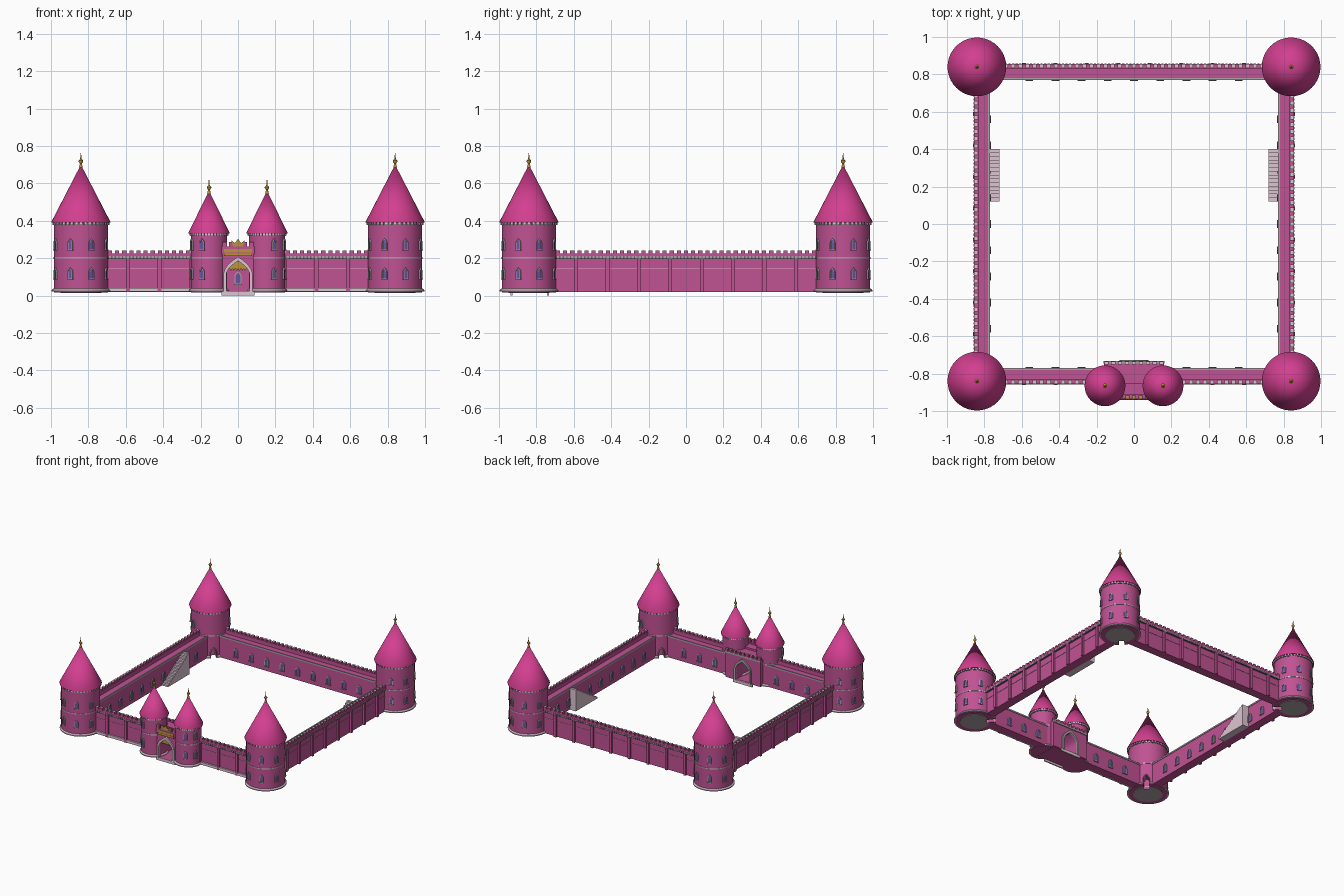
import bpy, bmesh, math
from mathutils import Matrix, Vector

if "Cube" in bpy.data.objects:
    bpy.data.objects.remove(bpy.data.objects["Cube"])


def material(name, rgb):
    m = bpy.data.materials.new(name)
    m.use_nodes = True
    m.diffuse_color = (*rgb, 1)
    m.node_tree.nodes["Principled BSDF"].inputs["Base Color"].default_value = (*rgb, 1)
    return m


WALL = material("wall_pink", (0.53, 0.085, 0.295))
TRIM = material("light_pink", (0.66, 0.22, 0.44))
ROOF = material("roof_pink", (0.65, 0.05, 0.28))
PALE = material("pale_stone", (0.72, 0.56, 0.65))
GREY = material("grey_stone", (0.42, 0.37, 0.40))
DARK = material("dark_stone", (0.15, 0.12, 0.14))
GLASS = material("violet_glass", (0.15, 0.09, 0.38))
GOLD = material("gold", (0.50, 0.30, 0.04))

T = Matrix.Translation
meshes = {}


def part(name, mat):
    return meshes.setdefault(name, (bmesh.new(), mat))[0]


def spin(degrees):
    return Matrix.Rotation(math.radians(degrees), 4, 'Z')


def box(bm, x0, x1, y0, y1, z0, z1, M=Matrix()):
    S = Matrix.Diagonal((x1 - x0, y1 - y0, z1 - z0, 1))
    bmesh.ops.create_cube(bm, size=1, matrix=M @ T(((x0 + x1) / 2, (y0 + y1) / 2, (z0 + z1) / 2)) @ S)


def prism(bm, pts, depth, M=Matrix()):
    """Outline in local x and z, extruded towards local -y."""
    a = [bm.verts.new(M @ Vector((u, 0, v))) for u, v in pts]
    b = [bm.verts.new(M @ Vector((u, -depth, v))) for u, v in pts]
    bm.faces.new(a)
    bm.faces.new(b[::-1])
    for i in range(len(a)):
        j = (i + 1) % len(a)
        bm.faces.new((a[j], a[i], b[i], b[j]))


def lathe(bm, profile, M=Matrix(), seg=40):
    """Profile of (radius, height) that starts and ends on the axis."""
    rings = []
    for r, z in profile:
        n = 1 if r == 0 else seg
        rings.append([bm.verts.new(M @ Vector((r * math.cos(2 * math.pi * i / seg),
                                               r * math.sin(2 * math.pi * i / seg), z))) for i in range(n)])
    for p, q in zip(rings, rings[1:]):
        for i in range(seg):
            j = (i + 1) % seg
            face = [p[i % len(p)], p[j % len(p)], q[j % len(q)], q[i % len(q)]]
            bm.faces.new(list(dict.fromkeys(face)))


def disc(bm, r, z0, z1, M):
    lathe(bm, [(0, z0), (r, z0), (r, z1), (0, z1)], M)


def arch(hw, z0, spring, apex, steps=6):
    right = [(hw * (1 - (i / steps) ** 2), spring + (apex - spring) * i / steps) for i in range(steps)]
    return [(hw, z0)] + right + [(0, apex)] + [(-u, v) for u, v in right[::-1]] + [(-hw, z0)]


def window(name, M, hw, h):
    """Lancet window facing local -y with its sill at the origin."""
    outer = arch(hw, 0, h * 0.6, h)
    inner = arch(hw * 0.68, 0, h * 0.58, h * 0.88)
    prism(part(name + "_window_frames", GREY), outer + inner[::-1], 0.008, M)
    box(part(name + "_window_frames", GREY), -hw - .002, hw + .002, -0.010, 0, -0.005, 0.002, M)
    prism(part(name + "_window_panes", GLASS), inner, 0.004, M)


def tower(name, x, y, r, top, apex, angles):
    M = T((x, y, 0))
    disc(part(name + "_body", WALL), r, .018, top, M)
    lathe(part(name + "_plinth", PALE), [(0, .021), (r + .011, .021), (r + .011, .029), (r + .003, .037), (0, .037)], M)
    disc(part(name + "_string_course", PALE), r + .003, .198, .204, M)
    # Corbel table under the eaves
    disc(part(name + "_eaves_band", DARK), r + .003, top - .005, top + .012, M)
    for k in range(40):
        box(part(name + "_corbels", PALE), -.006, .006, -r - .008, -r + .01, top - .004, top + .008, M @ spin(k * 9))
    lathe(part(name + "_roof", ROOF), [(0, top + .008), (r + .012, top + .008), (r + .012, top + .014), (0, apex)], M)
    # Finial
    profile = [(0, -.016), (.010, -.016), (.005, .006), (.012, .016), (.012, .022), (.004, .03), (.003, .045), (0, .068)]
    lathe(part(name + "_finial", GOLD), [(a, apex + b) for a, b in profile], M, 12)
    for a in angles:
        for z in (.09, .245):
            window(name, M @ spin(a) @ T((0, -r * .995, z)), .0145, .06)


def wall(name, x0, x1, M=Matrix()):
    """Wall along x whose outer face looks to -y."""
    section = [(-.845, .02), (-.845, .195), (-.855, .207), (-.855, .226), (-.832, .226),
               (-.832, .195), (-.775, .195), (-.775, .02)]
    prism(part(name, WALL), section, x1 - x0, M @ T((x0, 0, 0)) @ spin(90))
    box(part(name + "_string_course", TRIM), x0, x1, -.848, -.84, .1425, .1475, M)
    box(part(name + "_corbel_band", DARK), x0, x1, -.856, -.84, .197, .21, M)
    box(part(name + "_kerb", GREY), x0, x1, -.781, -.771, .188, .2, M)
    for k in range(-19, 20):
        x = k * .038
        if x0 < x < x1:
            box(part(name + "_merlons", WALL), x - .011, x + .011, -.855, -.834, .225, .24, M)
            box(part(name + "_merlon_caps", PALE), x - .0105, x + .0105, -.8545, -.8345, .24, .2415, M)
            for dx in (0, .019):
                box(part(name + "_corbels", GREY), x + dx - .006, x + dx + .006, -.859, -.84, .199, .211, M)
    for k in range(-5, 5):
        x = .084 + .168 * k
        if x0 < x < x1:
            box(part(name + "_buttresses", WALL), x - .01, x + .01, -.861, -.84, .02, .197, M)
    for k in range(-4, 5):
        x = .14 * k
        if x0 < x < x1 and (x0 < 0 < x1 or abs(x) > .2):
            window(name, M @ T((x, -.775, .062)) @ spin(180), .019, .068)


def staircase(bm, M, steps=14):
    """Solid flight of steps climbing towards the back."""
    run, rise = .28 / steps, .175 / steps
    pts = [(.40, .02), (.12, .02)]
    for i in range(steps):
        pts += [(.12 + run * i, .02 + rise * (i + 1)), (.12 + run * (i + 1), .02 + rise * (i + 1))]
    prism(bm, pts, .055, M @ spin(90))


# Curtain walls
wall("back_wall", -.72, .72, spin(180))
for side, s in (("left", 1), ("right", -1)):
    wall(side + "_wall", -.72, .72, spin(90 * s))
    front = "front_wall_" + side
    a, b = sorted((.13 * s, .72 * s))
    wall(front, a, b)
    box(part(front + "_plinth", PALE), a, b, -.858, -.84, .021, .042)
    # Stairs against the inner face
    staircase(part(side + "_stairs", PALE), T((.72 if s > 0 else -.775, 0, 0)))
    # Gate towers
    tower("gate_tower_" + side, .155 * s, -.865, .097, .325, .56, (22.5 * s, 67.5 * s))


# Gatehouse with an open pointed passage
def gate_outline(w, top):
    return [(-w, .02), (-w, top), (w, top), (w, .02)] + arch(.062, .02, .11, .185)


prism(part("gatehouse_front", WALL), gate_outline(.086, .25), .08, T((0, -.85, 0)))
prism(part("gatehouse_back", WALL), gate_outline(.16, .235), .11, T((0, -.74, 0)))
arch_frame = arch(.078, .02, .11, .208) + arch(.062, .02, .11, .185)[::-1]
box(part("gate_floor", WALL), -.155, .155, -.935, -.745, .016, .024)
for end, y, turn in (("front", -.928, 0), ("back", -.742, 180)):
    M = T((0, y, 0)) @ spin(turn)
    prism(part("gate_%s_arch" % end, PALE if end == "front" else GREY), arch_frame, .014, M)
    box(part("gate_%s_threshold" % end, PALE), -.088, .088, -.01, 0, 0, .024, M)

# Raised portcullis with a toothed lower edge
teeth = [(-.045 + .0075 * i, .132 if i % 2 else .145) for i in range(13)]
prism(part("gate_portcullis", GOLD), arch(.06, .145, .146, .184) + teeth, .006, T((0, -.915, 0)))

# Gate parapet with a gold band and a crown
box(part("gate_parapet", WALL), -.088, .088, -.936, -.912, .222, .262)
box(part("gate_gold_band", GOLD), -.074, .074, -.939, -.93, .212, .25)
box(part("gate_gold_band_groove", WALL), -.074, .074, -.94, -.93, .226, .23)
for k in range(-2, 3):
    x = k * .036
    box(part("gate_merlons", WALL), x - .012, x + .012, -.936, -.916, .262, .286)
    box(part("gate_merlon_caps", GOLD), x - .007, x + .007, -.935, -.917, .286, .288)
crown = [(-.026, .264), (-.036, .296), (-.016, .281), (0, .304), (.016, .281), (.036, .296), (.026, .264)]
prism(part("gate_crown", GOLD), crown, .006, T((0, -.935, 0)))
box(part("gate_back_cornice", GREY), -.163, .163, -.745, -.733, .222, .236)
for k in range(-4, 5):
    box(part("gate_back_merlons", WALL), k * .037 - .011, k * .037 + .011, -.752, -.734, .236, .256)
    box(part("gate_back_merlon_caps", PALE), k * .037 - .01, k * .037 + .01, -.751, -.735, .256, .2575)

# Corner tower, with a doorway facing the courtyard
tower("corner_tower", -.84, -.84, .145, .382, .70, [22.5 + 45 * k for k in range(8) if k not in (2, 3)])
disc(part("corner_tower_floor", GREY), .11, .014, .022, T((-.84, -.84, 0)))
inward = T((-.84, -.84, 0)) @ spin(135)
door = arch(.027, .02, .065, .105) + arch(.021, .02, .065, .097)[::-1]
prism(part("corner_tower_door_frame", GREY), door, .02, inward @ T((0, -.135, 0)))
prism(part("door_cutter", DARK), arch(.021, 0, .065, .097), .12, inward @ T((0, -.085, 0)))

# Turn the collected meshes into objects
objects = {}
for name, (bm, mat) in meshes.items():
    bmesh.ops.recalc_face_normals(bm, faces=bm.faces)
    me = bpy.data.meshes.new(name)
    bm.to_mesh(me)
    bm.free()
    me.materials.append(mat)
    ob = objects[name] = bpy.data.objects.new(name, me)
    bpy.context.collection.objects.link(ob)

# Cut the doorway
cutter = objects.pop("door_cutter")
for name in ("corner_tower_body", "corner_tower_plinth", "corner_tower_floor"):
    ob = objects[name]
    mod = ob.modifiers.new("doorway", 'BOOLEAN')
    mod.object = cutter
    mod.operation = 'DIFFERENCE'
    bpy.context.view_layer.objects.active = ob
    bpy.ops.object.modifier_apply(modifier=mod.name)
bpy.data.objects.remove(cutter)

# Smooth the round parts
bpy.ops.object.select_all(action='DESELECT')
for name, ob in objects.items():
    if name.endswith(("_body", "_plinth", "_floor", "_roof", "_finial", "_course", "_band")):
        ob.select_set(True)
        bpy.context.view_layer.objects.active = ob
bpy.ops.object.shade_smooth_by_angle(angle=math.radians(35))

# Repeat the corner tower at the other three corners
for name, ob in objects.items():
    if name.startswith("corner_tower"):
        for k in (1, 2, 3):
            twin = ob.copy()
            twin.rotation_euler.z = math.radians(90 * k)
            bpy.context.collection.objects.link(twin)
